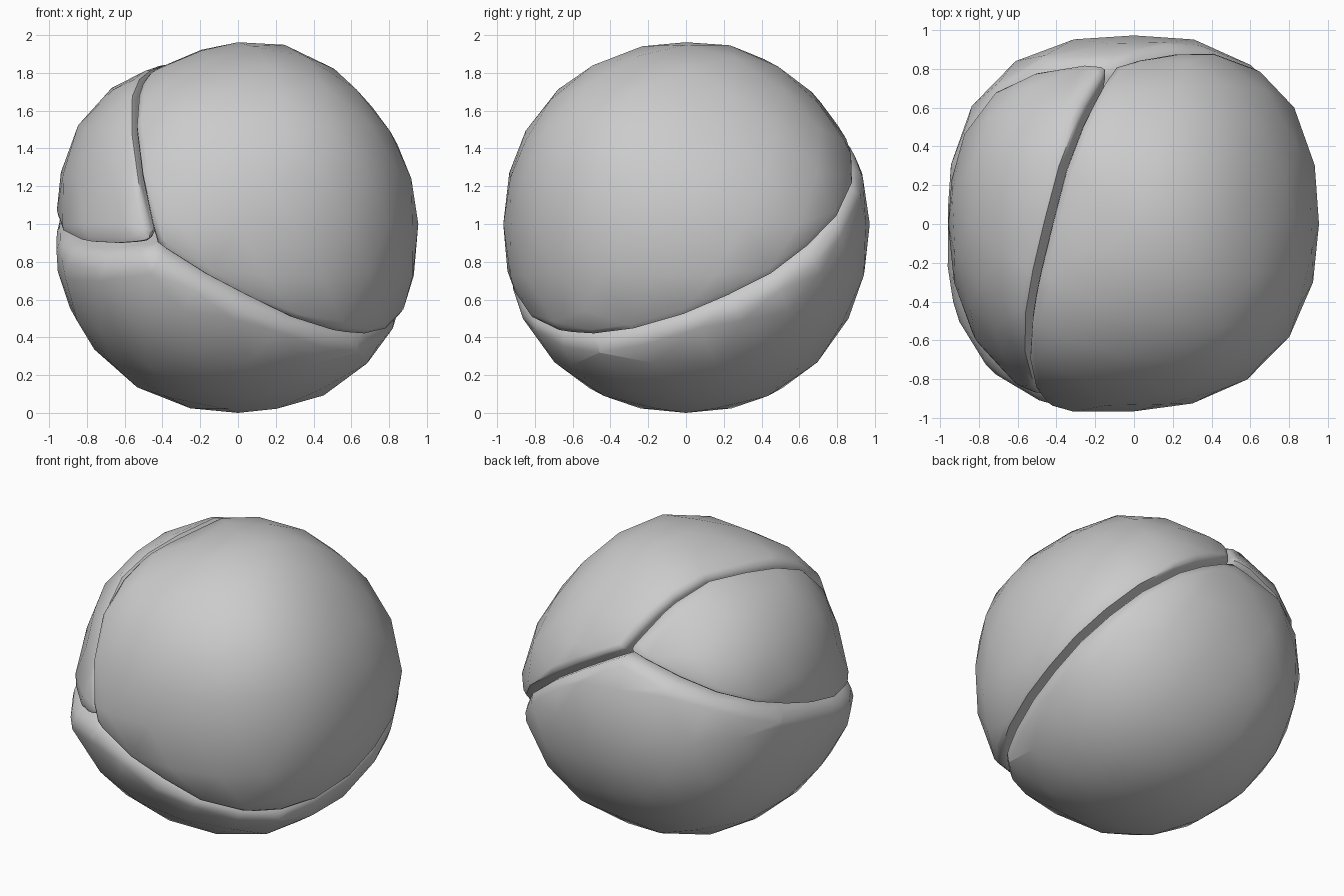
import bpy, bmesh
from math import radians, exp
from mathutils import Vector

if "Cube" in bpy.data.objects:
    bpy.data.objects.remove(bpy.data.objects["Cube"])

CENTRE = Vector((0, 0, 1))
GAP = 0.008

# The two points where all three shells meet, and one more point on each seam
front_joint = Vector((-0.43, -0.88, -0.10))
back_joint = Vector((-0.10, 0.85, 0.50))
seam_right_bottom = Vector((0.65, -0.50, -0.60))
seam_left_right = Vector((-0.47, -0.20, 0.72))
seam_left_bottom = Vector((-0.92, -0.40, -0.09))

# Hand-shaped lumps of the ball: direction and change of radius
LUMPS = [((0.75, 0.45, 0.6), -0.07), ((0.7, -0.1, 0.7), -0.04),
         ((0.8, 0.7, 0), 0.02), ((-0.9, -0.65, -0.1), 0.06),
         ((-0.8, 0.67, 0), 0.02), ((0.72, -0.66, 0), -0.02),
         ((0, -0.5, 0.85), -0.03), ((-0.47, 0, 0.88), -0.08),
         ((0, 0.7, 0.75), -0.04), ((-0.5, -0.95, -0.15), 0.04),
         ((-0.42, 0.96, 0), 0.02), ((0.38, 0.96, 0), 0.02)]
LEFT_LUMPS = [((-0.75, -0.62, 0.15), -0.08), ((-0.73, 0.1, 0.7), 0.03)]


def seam_normal(p, facing):
    n = (p - front_joint).cross(back_joint - front_joint).normalized()
    return n if n.dot(Vector(facing)) > 0 else -n


n_rb = seam_normal(seam_right_bottom, (0, 0, 1))    # bottom to right
n_lr = seam_normal(seam_left_right, (-1, 0, 0))     # right to left
n_lb = seam_normal(seam_left_bottom, (0, 0, 1))     # bottom to left


def lumpy(co, lumps):
    """Squared-off ball surface in the direction of co."""
    d = co.normalized()
    p, q = 2.4, 2.2
    side = (abs(d.x / 0.96) ** p + abs(d.y / 0.955) ** p) ** (1 / p)
    r = (side ** q + abs(d.z) ** q) ** (-1 / q)
    for direction, amount in lumps:
        near = d.dot(Vector(direction).normalized())
        r += amount * exp((near - 1) * 10)
    return d * r


def shell(name, inward_normals, round_width, lumps=LUMPS, gap=GAP):
    """Cut one wedge from the faceted ball and round its rims."""
    bm = bmesh.new()
    bmesh.ops.create_icosphere(bm, subdivisions=3, radius=1)
    for v in bm.verts:
        v.co = lumpy(v.co, lumps)
    for n in inward_normals:
        origin = front_joint + n * gap
        # pull nearby points onto the seam so the rim stays clean
        for v in bm.verts:
            d = (v.co - origin).dot(n)
            if abs(d) < 0.08 and all(abs((v.co - front_joint).dot(m) - gap) > 1e-4
                                     for m in inward_normals):
                r = v.co.length
                v.co = (v.co - n * d).normalized() * r
                v.co -= n * (v.co - origin).dot(n)
        bmesh.ops.bisect_plane(
            bm, geom=bm.verts[:] + bm.edges[:] + bm.faces[:], dist=0.0005,
            plane_co=origin, plane_no=-n, clear_outer=True)
        rim = [e for e in bm.edges if e.is_boundary]
        bmesh.ops.edgenet_fill(bm, edges=rim)
    bmesh.ops.remove_doubles(bm, verts=bm.verts[:], dist=0.03)
    bmesh.ops.recalc_face_normals(bm, faces=bm.faces[:])
    # stand the ball on the ground
    mesh = bpy.data.meshes.new(name)
    bm.to_mesh(mesh)
    bm.free()
    ob = bpy.data.objects.new(name, mesh)
    ob.location = CENTRE
    bpy.context.collection.objects.link(ob)
    bev = ob.modifiers.new("rounded_rim", "BEVEL")
    bev.width = round_width
    bev.segments = 2
    bev.limit_method = 'ANGLE'
    bev.angle_limit = radians(45)
    bpy.ops.object.select_all(action='DESELECT')
    ob.select_set(True)
    bpy.context.view_layer.objects.active = ob
    bpy.ops.object.modifier_apply(modifier=bev.name)
    bpy.ops.object.shade_smooth_by_angle(angle=radians(50))
    return ob


# Three shells that together make the split ball
shell("right_shell", (n_rb, -n_lr), 0.045)
shell("left_shell", (n_lb, n_lr), 0.05, LUMPS + LEFT_LUMPS, 0.014)
shell("bottom_shell", (-n_rb, -n_lb), 0.08)
